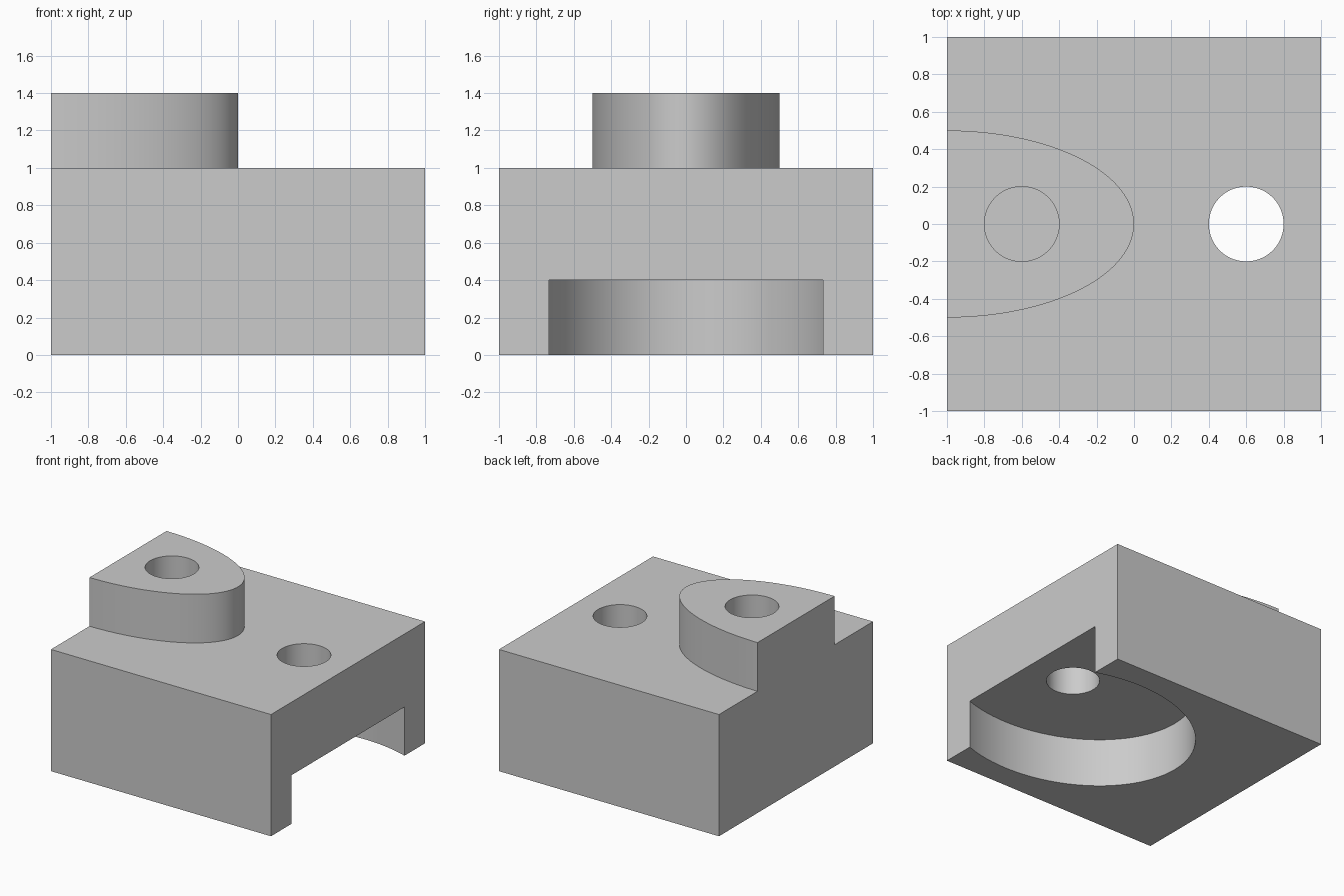
import bpy
import bmesh
import math

cube = bpy.data.objects.get("Cube")
if cube:
    bpy.data.objects.remove(cube, do_unlink=True)

# Single grey material
grey = bpy.data.materials.new("plain grey")
grey.use_nodes = True
colour = (0.6, 0.6, 0.6, 1)
grey.diffuse_color = colour
grey.node_tree.nodes["Principled BSDF"].inputs["Base Color"].default_value = colour


def ellipse(cx, rx, ry, start=0, end=360, steps=96):
    """Outline points of a full ellipse or an arc, centred on y = 0."""
    count = steps if end - start == 360 else steps + 1
    angles = [math.radians(start + (end - start) * i / steps) for i in range(count)]
    return [(cx + rx * math.cos(a), ry * math.sin(a)) for a in angles]


def prism(name, outline, bottom, top):
    """Extrude a flat outline upwards into a closed solid."""
    bm = bmesh.new()
    base = bm.faces.new([bm.verts.new((x, y, bottom)) for x, y in outline])
    raised = bmesh.ops.extrude_face_region(bm, geom=[base], use_keep_orig=True)
    verts = [v for v in raised["geom"] if isinstance(v, bmesh.types.BMVert)]
    bmesh.ops.translate(bm, verts=verts, vec=(0, 0, top - bottom))
    bmesh.ops.recalc_face_normals(bm, faces=bm.faces)
    mesh = bpy.data.meshes.new(name)
    bm.to_mesh(mesh)
    bm.free()
    mesh.materials.append(grey)
    obj = bpy.data.objects.new(name, mesh)
    bpy.context.collection.objects.link(obj)
    return obj


def select_only(obj):
    bpy.ops.object.select_all(action="DESELECT")
    obj.select_set(True)
    bpy.context.view_layer.objects.active = obj


def cut(obj, cutter):
    """Subtract the cutter from the part, then discard the cutter."""
    cutter.hide_render = True
    mod = obj.modifiers.new("cut", "BOOLEAN")
    mod.operation = "DIFFERENCE"
    mod.solver = "EXACT"
    mod.object = cutter
    select_only(obj)
    bpy.ops.object.modifier_apply(modifier=mod.name)
    bpy.data.objects.remove(cutter, do_unlink=True)


# Square block with an elliptical pocket open to one side and a through hole
block = prism("block", [(-1, -1), (1, -1), (1, 1), (-1, 1)], 0, 1)
cut(block, prism("pocket_cutter", ellipse(0.6, 1, 0.8), -0.2, 0.4))
cut(block, prism("block_hole_cutter", ellipse(0.6, 0.2, 0.2), 0.2, 1.2))

# Half-ellipse boss on top, flush with the side, with a hole down to the block
boss = prism("boss", ellipse(-1, 1, 0.5, -90, 90), 1, 1.4)
cut(boss, prism("boss_hole_cutter", ellipse(-0.6, 0.2, 0.2), 0.9, 1.6))

for part in (block, boss):
    select_only(part)
    bpy.ops.object.shade_smooth_by_angle(angle=math.radians(30))
